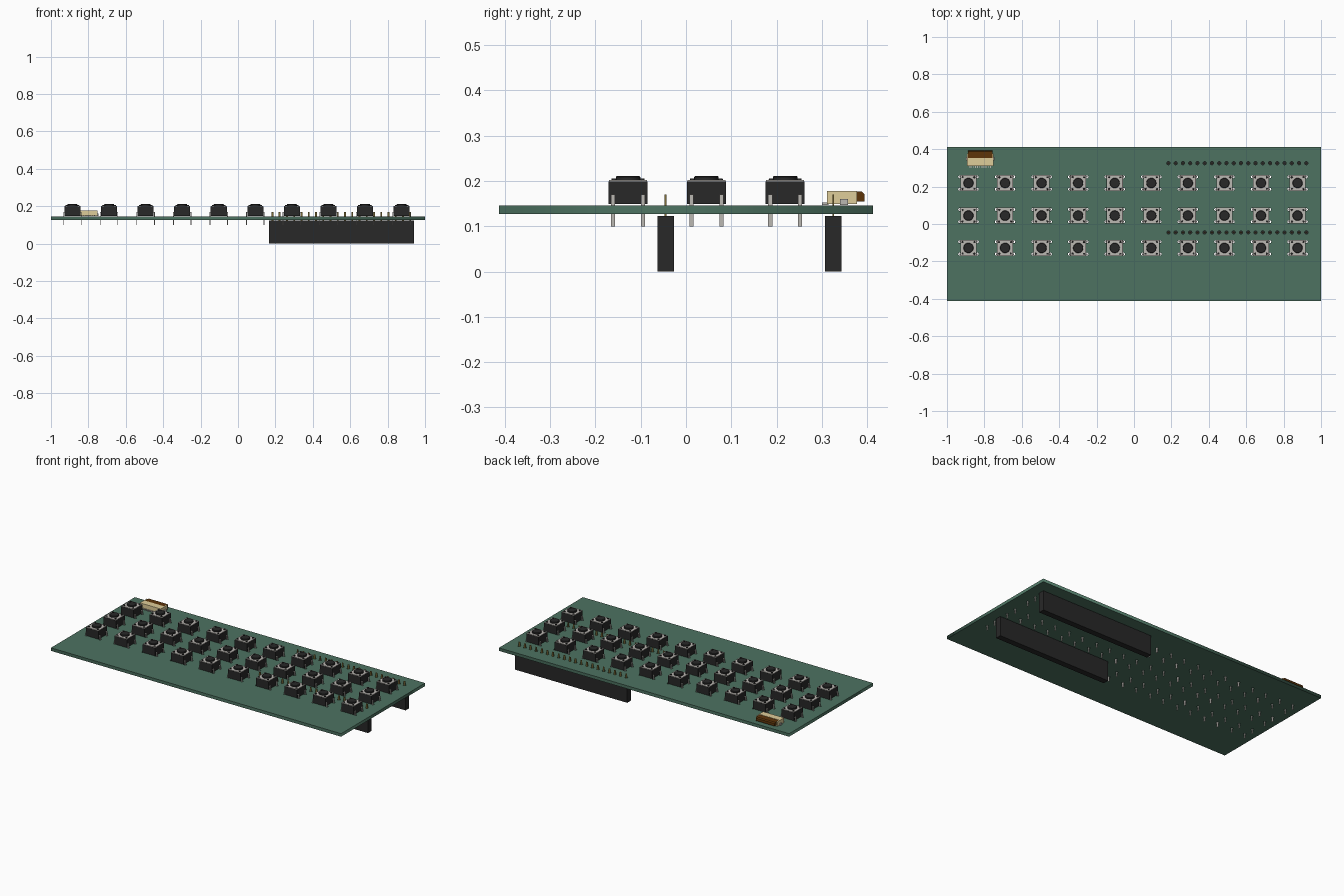
import bpy, bmesh, math
from mathutils import Matrix, Vector

if "Cube" in bpy.data.objects:
    bpy.data.objects.remove(bpy.data.objects["Cube"])

def mat(name, rgb):
    m = bpy.data.materials.new(name)
    m.diffuse_color = (*rgb, 1)
    m.use_nodes = True
    m.node_tree.nodes["Principled BSDF"].inputs["Base Color"].default_value = m.diffuse_color
    return m

GREEN = mat("board_green", (0.074, 0.17, 0.12))
BLACK = mat("black_plastic", (0.021, 0.021, 0.021))
STEEL = mat("steel", (0.5, 0.48, 0.45))
GOLD = mat("pin_gold", (0.22, 0.16, 0.04))
TAN = mat("cream_plastic", (0.74, 0.61, 0.32))
BROWN = mat("brown_plastic", (0.11, 0.035, 0.003))

def box(bm, x0, x1, y0, y1, z0, z1):
    c = Vector((x0 + x1, y0 + y1, z0 + z1)) / 2
    s = Matrix.Diagonal((x1 - x0, y1 - y0, z1 - z0, 1))
    bmesh.ops.create_cube(bm, size=1, matrix=Matrix.Translation(c) @ s)

def cyl(bm, x, y, z0, z1, r, r2=None, n=24):
    bmesh.ops.create_cone(bm, cap_ends=True, segments=n, radius1=r, radius2=r2 or r,
                          depth=z1 - z0, matrix=Matrix.Translation((x, y, (z0 + z1) / 2)))

def mesh(name, bm, material):
    me = bpy.data.meshes.new(name)
    bm.to_mesh(me)
    bm.free()
    me.materials.append(material)
    return me

def place(name, me, loc=(0, 0, 0)):
    ob = bpy.data.objects.new(name, me)
    ob.location = loc
    bpy.context.collection.objects.link(ob)
    return ob

KEYS = [(-0.885 + 0.1955 * i, y) for y in (-0.128, 0.045, 0.219) for i in range(10)]
LEGS = [(sx * 0.047, sy * 0.033) for sx in (-1, 1) for sy in (-1, 1)]
HEADERS = (-0.045, 0.325)
PIN_X = [0.184 + 0.0388 * i for i in range(20)]
B0, B1 = 0.127, 0.146

# circuit board: filled outline with drilled holes
cu = bpy.data.curves.new("board_outline", 'CURVE')
cu.dimensions = '2D'
cu.fill_mode = 'BOTH'
cu.extrude = (B1 - B0) / 2

def loop(pts):
    s = cu.splines.new('POLY')
    s.points.add(len(pts) - 1)
    for p, (x, y) in zip(s.points, pts):
        p.co = (x, y, 0, 1)
    s.use_cyclic_u = True

def hole(x, y, r, n=12):
    loop([(x + r * math.cos(2 * math.pi * k / n), y + r * math.sin(2 * math.pi * k / n)) for k in range(n)])

loop([(-1, -0.413), (1, -0.413), (1, 0.413), (-1, 0.413)])
for kx, ky in KEYS:
    for lx, ly in LEGS:
        hole(kx + lx, ky + ly, 0.008)
for hy in HEADERS:
    for px in PIN_X:
        hole(px, hy, 0.009)
tmp = place("board_outline", cu)
dg = bpy.context.evaluated_depsgraph_get()
board = bpy.data.meshes.new_from_object(tmp.evaluated_get(dg))
bpy.data.objects.remove(tmp)
board.materials.clear()
board.materials.append(GREEN)
place("circuit_board", board, (0, 0, (B0 + B1) / 2))

# push switch parts, shared by all keys
bm = bmesh.new()
box(bm, -0.043, 0.043, -0.043, 0.043, 0.149, 0.199)
for sx in (-1, 1):
    for sy in (-1, 1):
        cyl(bm, sx * 0.031, sy * 0.031, 0.198, 0.206, 0.006, 0.005, 12)
body = mesh("switch_body", bm, BLACK)

bm = bmesh.new()
box(bm, -0.042, 0.042, -0.042, 0.042, 0.199, 0.202)
plate = mesh("switch_plate", bm, STEEL)

bm = bmesh.new()
cyl(bm, 0, 0, 0.202, 0.209, 0.027)
cyl(bm, 0, 0, 0.209, 0.211, 0.027, 0.025)
button = mesh("switch_button", bm, BLACK)

bm = bmesh.new()
for lx, ly in LEGS:
    box(bm, lx - 0.002, lx + 0.002, ly - 0.0045, ly + 0.0045, 0.1, 0.17)
    a, b = sorted((lx, lx * 0.88))
    box(bm, a, b, ly - 0.0045, ly + 0.0045, 0.166, 0.17)
legs = mesh("switch_legs", bm, STEEL)

for kx, ky in KEYS:
    for me in (body, plate, button, legs):
        ob = place(me.name, me, (kx, ky, 0))
bpy.ops.object.select_all(action='DESELECT')
ob = next(o for o in bpy.data.objects if o.data == button)
for p in button.polygons:
    p.use_smooth = abs(p.normal.z) < 0.3
button.set_sharp_from_angle(angle=math.radians(30))

# socket headers below the board with pins through it
for hy in HEADERS:
    bm = bmesh.new()
    box(bm, 0.165, 0.94, hy - 0.018, hy + 0.018, 0, 0.1225)
    place("header_socket", mesh("header_socket", bm, BLACK))
    bm = bmesh.new()
    for px in PIN_X:
        box(bm, px - 0.005, px + 0.005, hy - 0.002, hy + 0.002, 0.12, 0.17)
    place("header_pins", mesh("header_pins", bm, GOLD))

# ribbon cable connector: housing with side ears, brown latch, contacts
CX = -0.822
bm = bmesh.new()
box(bm, CX - 0.072, CX + 0.072, 0.311, 0.352, 0.149, 0.178)
box(bm, CX - 0.066, CX + 0.066, 0.352, 0.378, 0.149, 0.155)
for s in (-1, 1):
    a, b = sorted((CX + s * 0.066, CX + s * 0.072))
    box(bm, a, b, 0.352, 0.378, 0.149, 0.178)
place("connector_housing", mesh("connector_housing", bm, TAN))

bm = bmesh.new()
box(bm, CX - 0.065, CX + 0.065, 0.353, 0.394, 0.155, 0.177)
bmesh.ops.bevel(bm, geom=[e for e in bm.edges if all(v.co.y > 0.39 and v.co.z > 0.17 for v in e.verts)],
                offset=0.006, segments=1, affect='EDGES')
place("connector_latch", mesh("connector_latch", bm, BROWN))

bm = bmesh.new()
for i in range(12):
    x = CX - 0.055 + 0.01 * i
    box(bm, x - 0.002, x + 0.002, 0.3, 0.315, 0.147, 0.152)
for s in (-1, 1):
    a, b = sorted((CX + s * 0.07, CX + s * 0.077))
    box(bm, a, b, 0.34, 0.358, 0.147, 0.16)
place("connector_contacts", mesh("connector_contacts", bm, STEEL))
